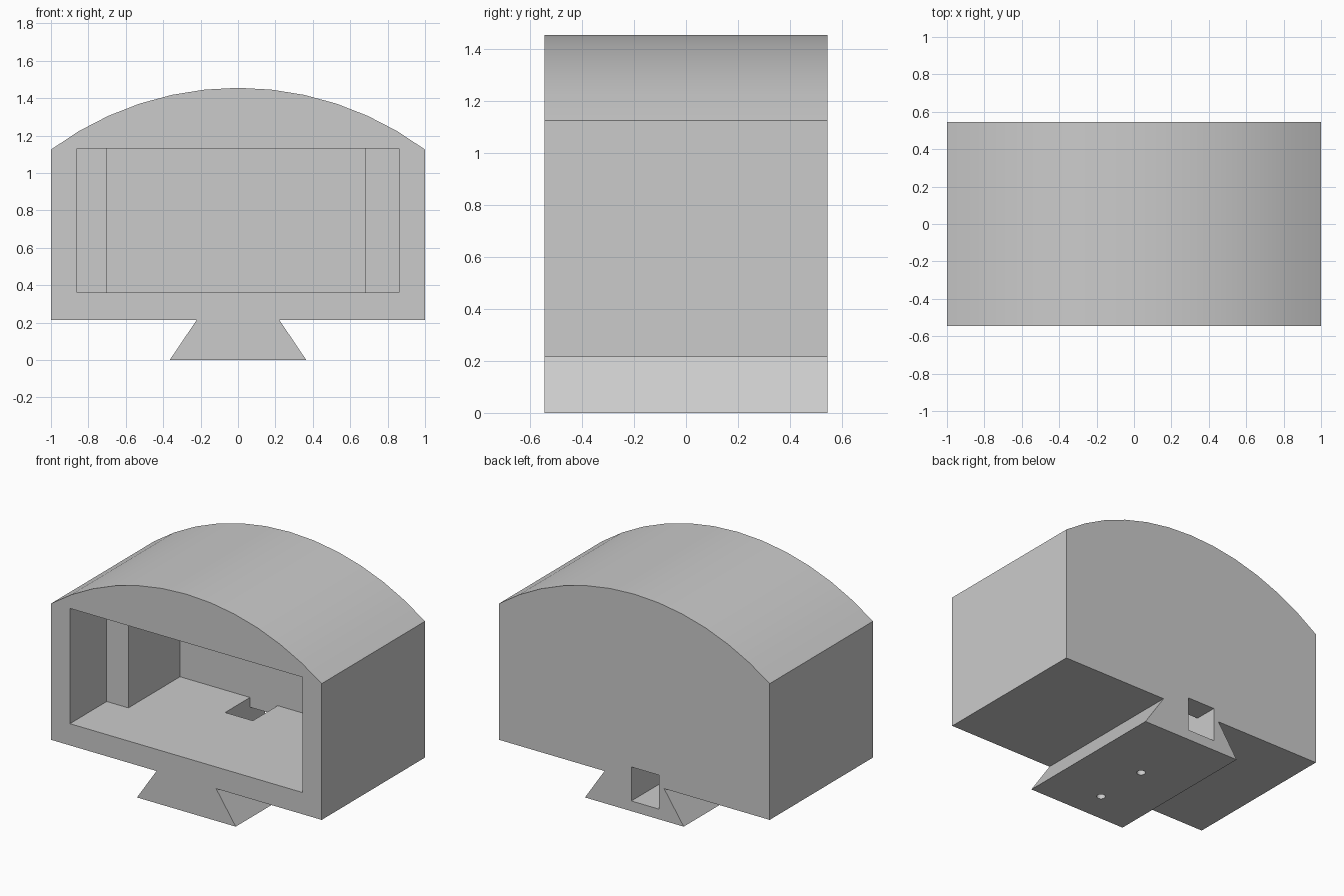
import bpy
import bmesh
from math import asin, sin, cos, radians

cube = bpy.data.objects.get("Cube")
if cube:
    bpy.data.objects.remove(cube, do_unlink=True)

HALF_DEPTH = 0.545
EAVE, CROWN = 1.125, 1.455
BASE, FLOOR, CEILING = 0.215, 0.36, 1.13

# Single plain grey
grey = bpy.data.materials.new("plain grey")
grey.use_nodes = True
colour = (0.6, 0.6, 0.6, 1)
grey.diffuse_color = colour
grey.node_tree.nodes["Principled BSDF"].inputs["Base Color"].default_value = colour


def make_object(name, bm):
    bmesh.ops.recalc_face_normals(bm, faces=bm.faces)
    mesh = bpy.data.meshes.new(name)
    bm.to_mesh(mesh)
    bm.free()
    mesh.materials.append(grey)
    obj = bpy.data.objects.new(name, mesh)
    bpy.context.collection.objects.link(obj)
    return obj


def prism(name, outline, direction):
    """Extrude a closed outline of 3D points along a direction."""
    bm = bmesh.new()
    face = bm.faces.new([bm.verts.new(p) for p in outline])
    result = bmesh.ops.extrude_face_region(bm, geom=[face], use_keep_orig=True)
    moved = [v for v in result["geom"] if isinstance(v, bmesh.types.BMVert)]
    bmesh.ops.translate(bm, verts=moved, vec=direction)
    return make_object(name, bm)


def box(name, x0, x1, y0, y1, z0, z1):
    outline = [(x0, y0, z0), (x1, y0, z0), (x1, y0, z1), (x0, y0, z1)]
    return prism(name, outline, (0, y1 - y0, 0))


# Housing profile: dovetail foot, straight sides and arched roof
radius = (1 + (CROWN - EAVE) ** 2) / (2 * (CROWN - EAVE))
sweep, steps = asin(1 / radius), 12
profile = [(-1, BASE), (-0.22, BASE), (-0.365, 0), (0.365, 0), (0.22, BASE), (1, BASE)]
for i in range(steps + 1):
    a = sweep * (1 - 2 * i / steps)
    profile.append((radius * sin(a), CROWN - radius + radius * cos(a)))
housing = prism("arched_housing", [(x, -HALF_DEPTH, z) for x, z in profile],
                (0, 2 * HALF_DEPTH, 0))

# Stepped compartment open at the front
plan = [(-0.86, -0.7), (0.86, -0.7), (0.86, -0.157), (0.68, -0.157),
        (0.68, 0.388), (-0.70, 0.388), (-0.70, -0.157), (-0.86, -0.157)]
cutters = [prism("compartment_cutter", [(x, y, FLOOR) for x, y in plan],
                 (0, 0, CEILING - FLOOR))]

# Cable passage: floor opening that turns out through the back
side = [(0.125, 0.068), (0.7, 0.068), (0.7, 0.295), (0.388, 0.295),
        (0.388, 0.5), (0.125, 0.5)]
cutters.append(prism("cable_cutter", [(-0.183, y, z) for y, z in side], (0.205, 0, 0)))

# Blind screw holes under the foot
for y in (0.045, -0.338):
    bm = bmesh.new()
    bmesh.ops.create_cone(bm, cap_ends=True, segments=24, radius1=0.027,
                          radius2=0.027, depth=0.4)
    bmesh.ops.translate(bm, verts=bm.verts, vec=(-0.019, y, 0))
    cutters.append(make_object("screw_hole_cutter", bm))

for cutter in cutters:
    cutter.hide_render = True
    mod = housing.modifiers.new(cutter.name, 'BOOLEAN')
    mod.operation = 'DIFFERENCE'
    mod.solver = 'EXACT'
    mod.object = cutter

# Bake the cuts and discard the cutters
bpy.context.view_layer.update()
graph = bpy.context.evaluated_depsgraph_get()
carved = bpy.data.meshes.new_from_object(housing.evaluated_get(graph))
housing.modifiers.clear()
housing.data = carved
carved.name = "arched_housing"
for cutter in cutters:
    bpy.data.objects.remove(cutter, do_unlink=True)

# Smooth roof, crisp edges
bpy.ops.object.select_all(action='DESELECT')
housing.select_set(True)
bpy.context.view_layer.objects.active = housing
bpy.ops.object.shade_smooth_by_angle(angle=radians(25))
